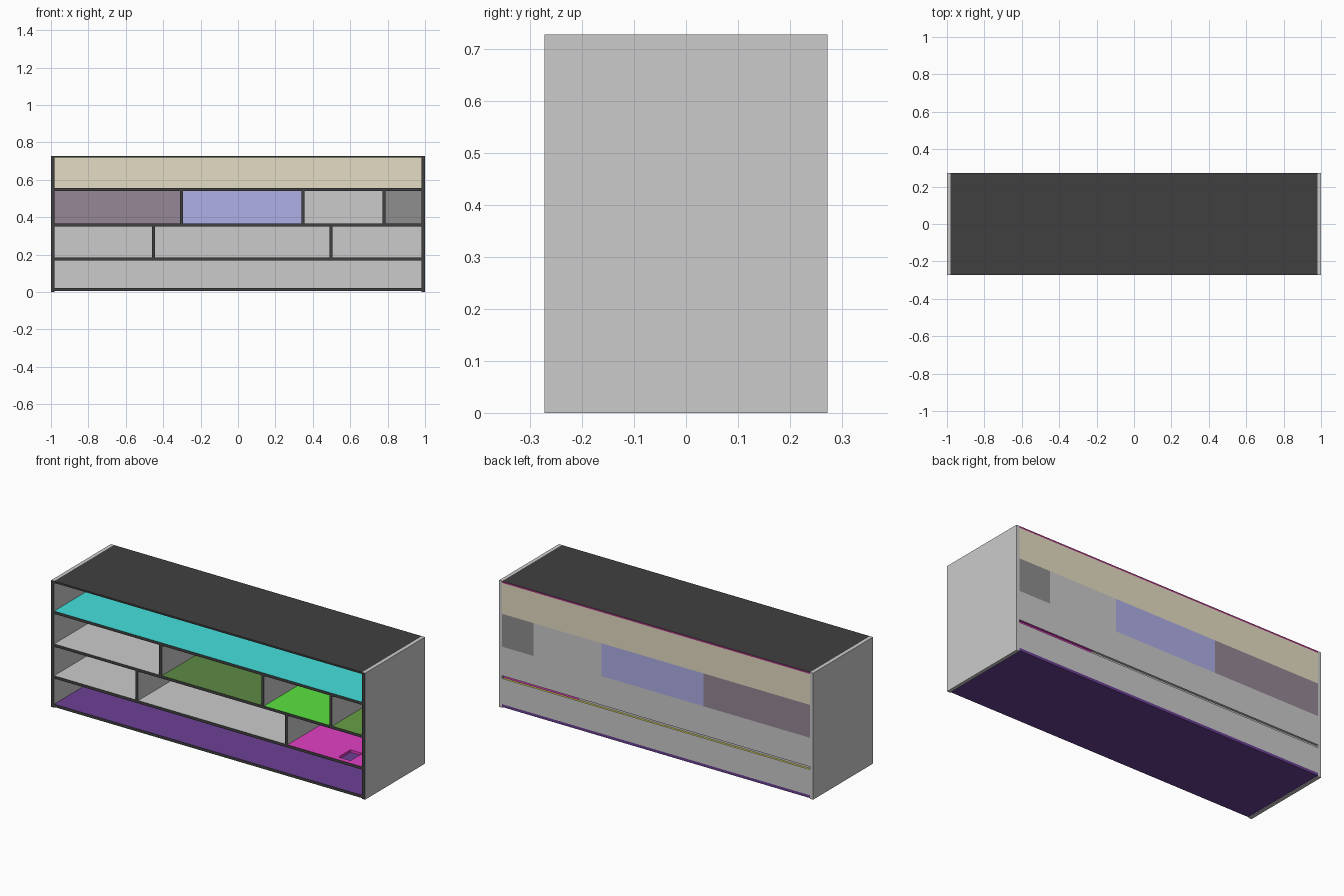
import bpy, bmesh
from mathutils import Vector

if "Cube" in bpy.data.objects:
    bpy.data.objects.remove(bpy.data.objects["Cube"])

BLACK, CYAN, PINK = (13, 13, 13), (15, 192, 185), (193, 13, 140)
GREEN, MOSS, MOSS2 = (27, 193, 13), (28, 66, 15), (35, 90, 15)
PURPLE, YELLOW, PLUM = (38, 13, 77), (190, 185, 20), (100, 10, 55)
GREY = None
DIRS = {'front': (0, -1, 0), 'back': (0, 1, 0), 'top': (0, 0, 1), 'bottom': (0, 0, -1)}


def paint(rgb):
    name = "grey" if rgb is None else "paint_%d_%d_%d" % rgb
    mat = bpy.data.materials.get(name)
    if mat is None:
        mat = bpy.data.materials.new(name)
        if rgb is not None:
            mat.diffuse_color = (*[c / 255 for c in rgb], 1)
    return mat


def board(name, x, y, z, base=GREY, **faces):
    """Box from (min, max) ranges, with optional colours for named sides."""
    bm = bmesh.new()
    bmesh.ops.create_cube(bm, size=1)
    for v in bm.verts:
        v.co = Vector([r[0] if c < 0 else r[1] for c, r in zip(v.co, (x, y, z))])
    bm.normal_update()
    mesh = bpy.data.meshes.new(name)
    colours = [base] + list(faces.values())
    if any(c is not None for c in colours):
        for c in colours:
            mesh.materials.append(paint(c))
        for i, side in enumerate(faces, 1):
            for f in bm.faces:
                if f.normal.dot(Vector(DIRS[side])) > 0.9:
                    f.material_index = i
    bm.to_mesh(mesh)
    bm.free()
    ob = bpy.data.objects.new(name, mesh)
    bpy.context.collection.objects.link(ob)
    return ob


W, D, H, T = 0.98, 0.272, 0.728, 0.016   # inner half width, half depth, height, board
BACK = 0.26                              # inside face of the back panels

# Outer case
for side, xr in (("left", (-1, -W)), ("right", (W, 1))):
    board(side + "_side", xr, (-D, D), (0, H), front=BLACK)
board("top_board", (-W, W), (-D, D), (H - 0.01, H), front=BLACK, top=BLACK, back=PLUM)
board("bottom_board", (-W, W), (-D, D), (0.004, 0.02), base=PURPLE, front=BLACK)

# Rows: shelf height, divider centres, floor colours, back panel colours
rows = [
    (0.004, [], [PURPLE], [(131, 131, 131)]),
    (0.168, [-0.453, 0.498], [GREY, GREY, PINK],
     [(131, 131, 131), GREY, (160, 160, 160)]),
    (0.351, [-0.303, 0.348, 0.781], [GREY, MOSS, GREEN, MOSS2],
     [(78, 62, 78), (110, 110, 204), (131, 131, 131), (70, 70, 70)]),
    (0.540, [], [CYAN], [(200, 184, 140)]),
]
tops = [0.168, 0.351, 0.540, H - 0.01]
pink_shelf = None
for r, ((z, divs, floors, backs), z_next) in enumerate(zip(rows, tops), 1):
    edges = [-W] + divs + [W]
    for i, (floor, back) in enumerate(zip(floors, backs), 1):
        xr = (edges[i - 1], edges[i])
        if r > 1:
            shelf = board(f"shelf_row{r}_{i}", xr, (-D, BACK), (z, z + T),
                          front=BLACK, top=floor, back=floor)
            if floor == PINK:
                pink_shelf = shelf
        # Back panels leave a narrow slot behind the lowest shelf
        low = z + T if r <= 2 else z
        extra = {'top': YELLOW} if r == 1 else {}
        if floor == PINK:
            extra['bottom'] = PINK
        board(f"back_panel_row{r}_{i}", xr, (BACK, D), (low, z_next), base=back, **extra)
    for i, x in enumerate(divs, 1):
        board(f"divider_row{r}_{i}", (x - T / 2, x + T / 2), (-D, BACK),
              (z + T, z_next), front=BLACK)

# Rectangular opening in the pink shelf
cutter = board("opening_cutter", (0.81, 0.887), (-0.243, -0.135), (0.14, 0.21), base=PINK)
cutter.hide_render = True
mod = pink_shelf.modifiers.new("opening", 'BOOLEAN')
mod.operation, mod.solver, mod.object = 'DIFFERENCE', 'EXACT', cutter
bpy.context.view_layer.objects.active = pink_shelf
bpy.ops.object.modifier_apply(modifier=mod.name)
bpy.data.objects.remove(cutter, do_unlink=True)

for m in bpy.data.materials:
    if m.users and not m.is_grease_pencil:
        m.use_nodes = True
        m.node_tree.nodes["Principled BSDF"].inputs["Base Color"].default_value = m.diffuse_color
